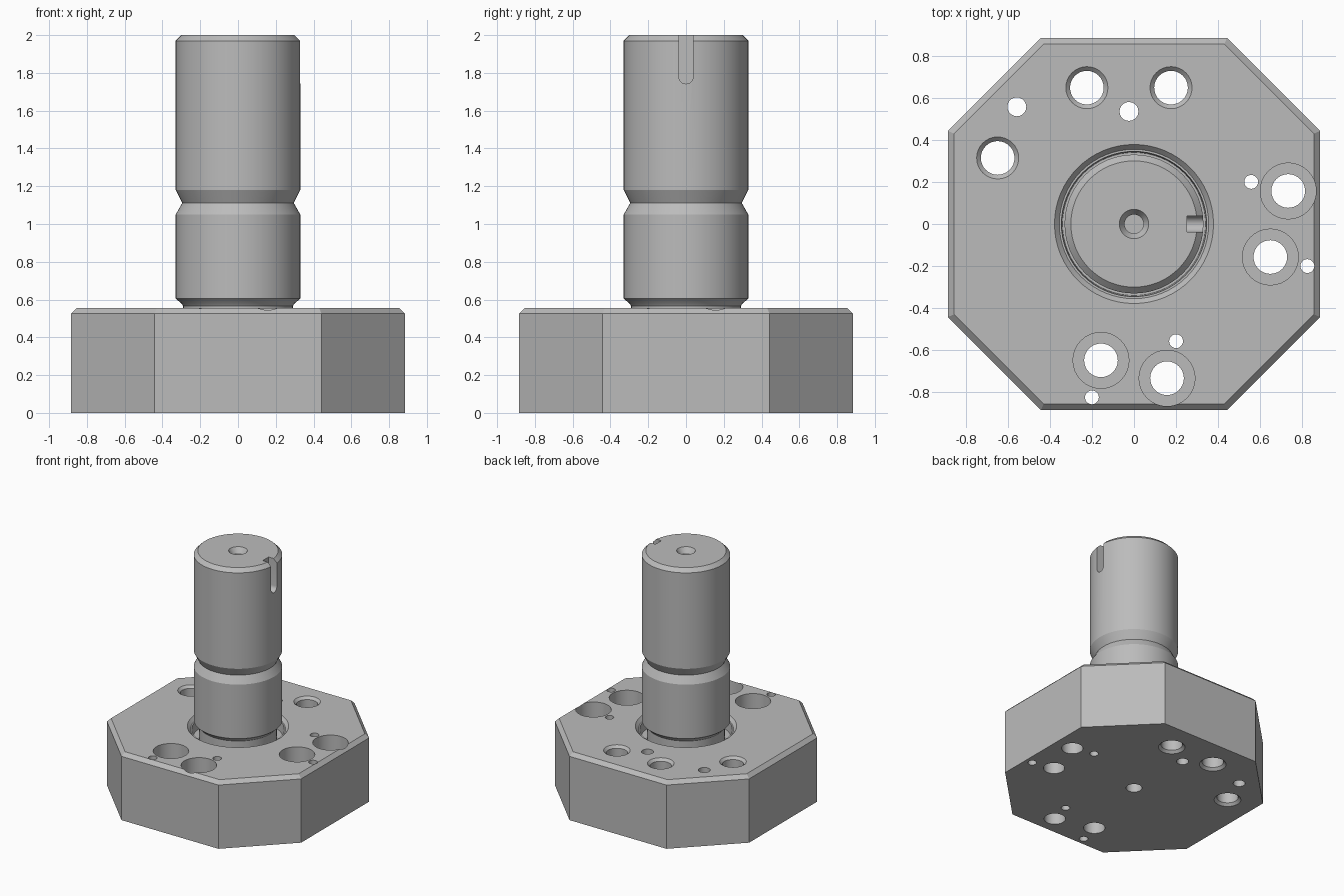
import bpy, bmesh, math
from mathutils import Matrix

cube = bpy.data.objects.get("Cube")
if cube:
    bpy.data.objects.remove(cube, do_unlink=True)

steel = bpy.data.materials.new("plain_grey")
steel.use_nodes = True
GREY = (0.5, 0.5, 0.5, 1)
steel.diffuse_color = GREY
steel.node_tree.nodes["Principled BSDF"].inputs["Base Color"].default_value = GREY


def finish(bm, name):
    bmesh.ops.recalc_face_normals(bm, faces=bm.faces)
    mesh = bpy.data.meshes.new(name)
    bm.to_mesh(mesh)
    bm.free()
    mesh.materials.append(steel)
    obj = bpy.data.objects.new(name, mesh)
    bpy.context.collection.objects.link(obj)
    return obj


def loft(bm, rings):
    """Close a stack of equal-sized point rings into a solid."""
    loops = [[bm.verts.new(p) for p in ring] for ring in rings]
    for low, high in zip(loops, loops[1:]):
        n = len(low)
        for i in range(n):
            j = (i + 1) % n
            bm.faces.new((low[i], low[j], high[j], high[i]))
    bm.faces.new(loops[0][::-1])
    bm.faces.new(loops[-1])


def lathe(bm, profile, x=0, y=0, n=32):
    """Solid of revolution from (radius, height) pairs."""
    loft(bm, [[(x + r * math.cos(math.tau * i / n), y + r * math.sin(math.tau * i / n), z)
               for i in range(n)] for r, z in profile])


def cut(target, bm, name):
    """Subtract the solids in bm from the target and keep the result."""
    cutter = finish(bm, name)
    cutter.hide_render = True
    mod = target.modifiers.new("cut", "BOOLEAN")
    mod.operation = "DIFFERENCE"
    mod.solver = "EXACT"
    mod.object = cutter
    graph = bpy.context.evaluated_depsgraph_get()
    mesh = bpy.data.meshes.new_from_object(target.evaluated_get(graph))
    target.modifiers.clear()
    target.data = mesh
    bpy.data.objects.remove(cutter, do_unlink=True)


def smooth(obj):
    bpy.ops.object.select_all(action="DESELECT")
    obj.select_set(True)
    bpy.context.view_layer.objects.active = obj
    bpy.ops.object.shade_smooth_by_angle(angle=math.radians(25))


# Eight-sided base with a chamfered top edge
TOP = 0.555


def octagon(a, b, z):
    ring = []
    for k in range(4):
        turn = Matrix.Rotation(k * math.pi / 2, 2)
        ring += [(*(turn @ p), z) for p in (Matrix(((a, -b), (a, b))))]
    return ring


bm = bmesh.new()
loft(bm, [octagon(0.885, 0.442, 0), octagon(0.885, 0.442, TOP - 0.03),
          octagon(0.855, 0.43, TOP)])
base = finish(bm, "base_block")

# Holes through the base
bm = bmesh.new()


def plain_hole(x, y, r):
    lathe(bm, [(r, -0.1), (r, 0.7)], x, y, 20)


def counterbore(x, y):
    lathe(bm, [(0.08, -0.1), (0.08, 0.36), (0.133, 0.36), (0.133, 0.7)], x, y)


def chamfered_hole(x, y):
    lathe(bm, [(0.1, -0.1), (0.1, 0), (0.08, 0.02), (0.08, TOP - 0.02),
               (0.1, TOP), (0.1, 0.7)], x, y)


for turned in (False, True):
    def place(x, y):
        return (y, -x) if turned else (x, y)
    counterbore(*place(0.733, 0.157))
    counterbore(*place(0.648, -0.157))
    plain_hole(*place(0.557, 0.2), 0.033)
    plain_hole(*place(0.824, -0.2), 0.033)
for x, y in ((-0.224, 0.648), (0.176, 0.648), (-0.648, 0.314)):
    chamfered_hole(x, y)
for x, y in ((-0.557, 0.557), (-0.024, 0.535)):
    plain_hole(x, y, 0.045)

# Stepped seat around the shaft and blind hole underneath
lathe(bm, [(0.34, 0.45), (0.345, 0.53), (0.355, 0.53), (0.378, TOP), (0.378, 0.7)], n=64)
lathe(bm, [(0.06, -0.1), (0.06, 0.3)])
cut(base, bm, "base_cutter")
smooth(base)

# Shaft with neck, waist groove and chamfered end
bm = bmesh.new()
lathe(bm, [(0.29, 0.44), (0.29, 0.565), (0.3, 0.58), (0.33, 0.605), (0.33, 1.05),
           (0.295, 1.112), (0.33, 1.18), (0.33, 1.97), (0.3, 2.0)], n=64)
shaft = finish(bm, "shaft")

# Centre hole in the shaft end
bm = bmesh.new()
lathe(bm, [(0.045, 1.86), (0.045, 1.96), (0.07, 2.0), (0.07, 2.1)])

# Round-ended keyway on the left side
arc = [(0.038 * math.cos(math.pi + math.pi * i / 12),
        1.78 + 0.038 * math.sin(math.pi + math.pi * i / 12)) for i in range(13)]
outline = arc + [(0.038, 2.1), (-0.038, 2.1)]
loft(bm, [[(x, y, z) for y, z in outline] for x in (0.252, 0.4)])
cut(shaft, bm, "shaft_cutter")
smooth(shaft)
